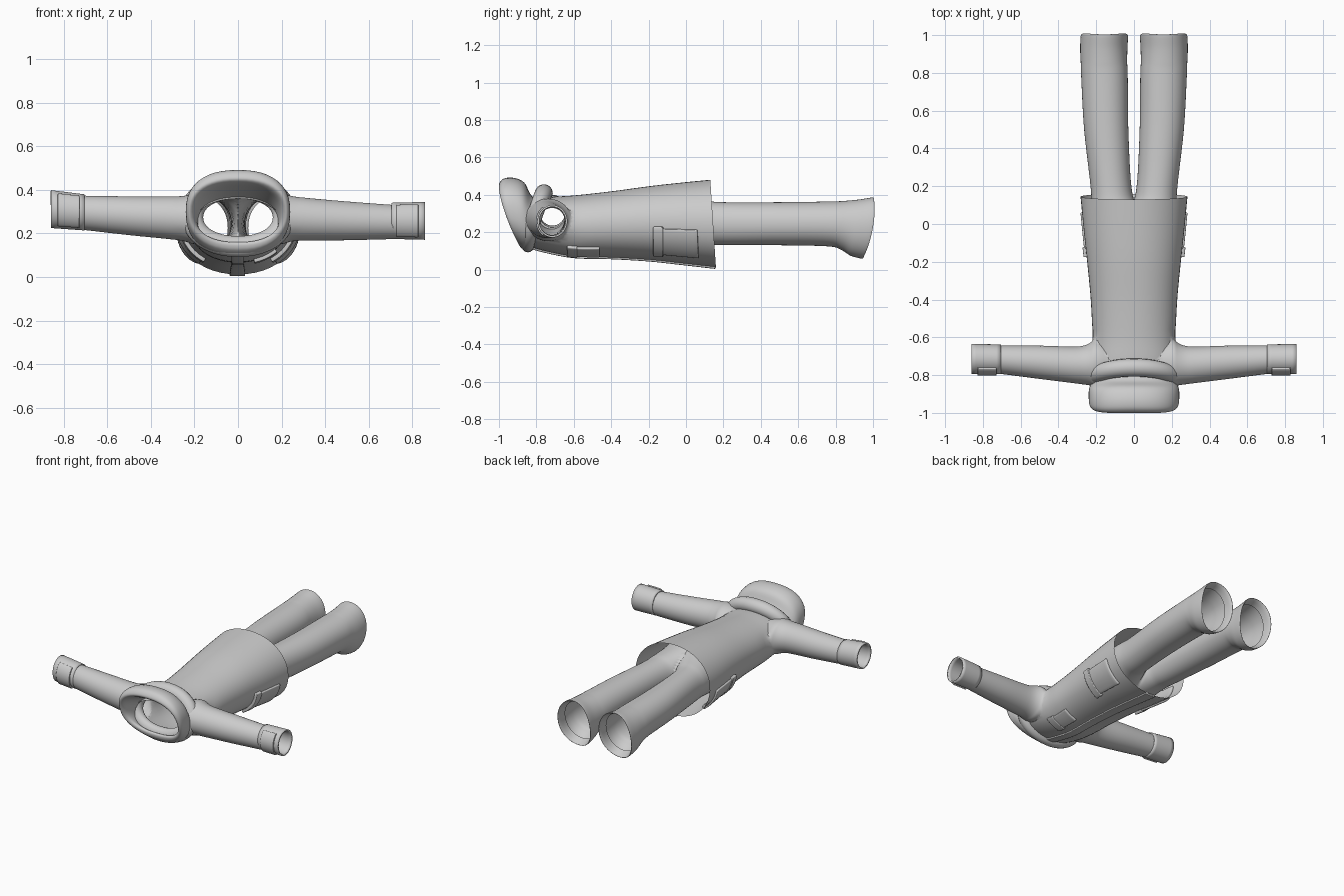
import bpy, bmesh
from math import sin, cos, pi, radians, copysign
from mathutils import Vector

if "Cube" in bpy.data.objects:
    bpy.data.objects.remove(bpy.data.objects["Cube"])

SEG = 48


def catmull(rows, u):
    """Smoothly interpolate parameter rows at position u."""
    n = len(rows)
    i = min(int(u), n - 2)
    f = u - i
    a, b, c, d = (rows[max(0, min(n - 1, i + k))] for k in (-1, 0, 1, 2))
    return [q + .5 * f * (r - p + f * (2 * p - 5 * q + 4 * r - s + f * (3 * (q - r) + s - p)))
            for p, q, r, s in zip(a, b, c, d)]


def resample(rows, steps=5):
    total = (len(rows) - 1) * steps
    return [catmull(rows, k / steps) for k in range(total + 1)]


def se(v, n):
    return copysign(abs(v) ** (2 / n), v)


def body_point(r, t, n=2.1):
    """Row: top y, top z, bottom y, bottom z, centre x, half width, bow."""
    ty, tz, by, bz, cx, rx, bow = r
    c, s = se(cos(t), n), se(sin(t), n)
    return Vector((cx + rx * s, (ty + by) / 2 + c * (ty - by) / 2 + bow * s * s,
                   (tz + bz) / 2 + c * (tz - bz) / 2))


def arm_point(r, t):
    """Row: x, centre y, centre z, half y, half z."""
    x, cy, cz, hy, hz = r
    return Vector((x, cy + hy * sin(t), cz + hz * cos(t)))


def mesh_object(name, verts, faces, angle=40):
    me = bpy.data.meshes.new(name)
    me.from_pydata(verts, [], faces)
    ob = bpy.data.objects.new(name, me)
    bpy.context.collection.objects.link(ob)
    finish(ob, lambda bm: bmesh.ops.recalc_face_normals(bm, faces=bm.faces), angle)
    return ob


def finish(ob, edit, angle=40):
    bm = bmesh.new()
    bm.from_mesh(ob.data)
    edit(bm)
    bm.to_mesh(ob.data)
    bm.free()
    bpy.ops.object.select_all(action='DESELECT')
    bpy.context.view_layer.objects.active = ob
    ob.select_set(True)
    bpy.ops.object.shade_smooth_by_angle(angle=radians(angle))


def loft(name, rows, point, caps=False, wrap=False):
    verts = [point(r, 2 * pi * k / SEG) for r in rows for k in range(SEG)]
    n = len(rows)
    faces = [(i * SEG + k, i * SEG + (k + 1) % SEG,
              (i + 1) % n * SEG + (k + 1) % SEG, (i + 1) % n * SEG + k)
             for i in range(n if wrap else n - 1) for k in range(SEG)]
    if caps:
        faces += [tuple(range(SEG)), tuple(range((n - 1) * SEG, n * SEG))]
    return mesh_object(name, verts, faces)


def patch(name, rows, point, u0, u1, t0, t1, thick, nu=12, nt=10):
    """Raised panel that follows a lofted surface."""
    verts = [point(catmull(rows, u0 + (u1 - u0) * i / nu), radians(t0 + (t1 - t0) * j / nt))
             for i in range(nu + 1) for j in range(nt + 1)]
    w = nt + 1
    faces = [(i * w + j, i * w + j + 1, (i + 1) * w + j + 1, (i + 1) * w + j)
             for i in range(nu) for j in range(nt)]
    ob = mesh_object(name, verts, faces)
    m = ob.modifiers.new("thickness", 'SOLIDIFY')
    m.thickness, m.offset = thick * 2, 0
    b = ob.modifiers.new("soft_edge", 'BEVEL')
    b.width, b.segments = thick * .4, 2
    return ob


# Jacket body, hem to neck
torso = [(.13, .48, .16, .012, 0, .283, 0), (-.05, .462, -.04, .035, 0, .265, 0),
         (-.2, .445, -.2, .052, 0, .248, 0), (-.4, .418, -.4, .064, 0, .229, 0),
         (-.6, .396, -.6, .07, 0, .22, 0), (-.74, .386, -.76, .1, 0, .222, 0),
         (-.85, .36, -.86, .13, 0, .2, 0)]
jacket = loft("jacket", resample(torso), body_point, caps=True)


def arm_rows(s):
    base = [(.1, -.735, .26, .085, .095), (.2, -.735, .265, .125, .115),
            (.235, -.742, .268, .112, .108), (.3, -.747, .266, .098, .099),
            (.5, -.732, .258, .088, .089), (.74, -.716, .252, .073, .077)]
    return [(s * x, y, z + (.045 * max(0, x - .24) / .5 if s < 0 else 0), hy, hz)
            for x, y, z, hy, hz in base]


# Sleeves, cuffs and cuff tabs
for s, side in ((1, "right"), (-1, "left")):
    sleeve = loft("sleeve_" + side, resample(arm_rows(s)), arm_point, caps=True)
    m = jacket.modifiers.new("join", 'BOOLEAN')
    m.operation, m.object, m.solver = 'UNION', sleeve, 'EXACT'
    bpy.context.view_layer.objects.active = jacket
    bpy.ops.object.modifier_apply(modifier=m.name)
    bpy.data.objects.remove(sleeve)
    z0, z1 = (.258, .258) if s > 0 else (.297, .312)
    cuff = [(s * .705, -.716, z0, .078, .083), (s * .86, -.714, z1, .08, .087)]
    ob = loft("cuff_" + side, resample(cuff), arm_point)
    m = ob.modifiers.new("thickness", 'SOLIDIFY')
    m.thickness, m.offset = .01, -1
    patch("cuff_tab_" + side, cuff, arm_point, .2, .75, 215, 325, .009)


def open_ends(bm):
    caps = [f for f in bm.faces if len(f.verts) > 20]
    bmesh.ops.delete(bm, geom=caps, context='FACES')
    near = [v for v in bm.verts if .19 < abs(v.co.x) < .29 and -.84 < v.co.y < -.55
            and not v.is_boundary]
    for _ in range(6):
        bmesh.ops.smooth_vert(bm, verts=near, factor=.5,
                              use_axis_x=True, use_axis_y=True, use_axis_z=True)


finish(jacket, open_ends, 60)

# Jacket front closure and pockets
patch("front_placket", torso, body_point, .02, 5.9, 174, 187, .009, 60, 4)
for s, side in ((1, "right"), (-1, "left")):
    patch("hip_pocket_" + side, torso, body_point, .5, 1.75, s * 98, s * 142, .012)
    patch("hip_pocket_flap_" + side, torso, body_point, 1.5, 1.85, s * 95, s * 145, .018)
patch("chest_pocket", torso, body_point, 3.3, 4.1, 132, 160, .012)
patch("chest_pocket_flap", torso, body_point, 3.9, 4.2, 130, 162, .016)

# Standing collar with an inner wall
collar = [(-.79, .37, -.83, .11, 0, .2, 0), (-.83, .4, -.85, .105, 0, .225, 0),
          (-.865, .465, -.865, .105, 0, .238, -.01), (-.92, .49, -.88, .115, 0, .24, -.015),
          (-.975, .486, -.892, .13, 0, .236, -.02), (-1.0, .455, -.895, .15, 0, .222, -.02),
          (-.982, .432, -.885, .16, 0, .203, -.015), (-.92, .405, -.87, .15, 0, .19, 0),
          (-.8, .36, -.83, .12, 0, .18, 0)]
loft("collar", resample(collar), lambda r, t: body_point(r, t, 2.35))

# Folded hood roll around the neck
roll = []
for k in range(16):
    a = 2 * pi * k / 16
    o, d = .048 * cos(a), .048 * sin(a)
    roll.append((-.76 + d, .408 + o, -.845 + d * .8, .14 - o, 0, .208 + o, -.01))
loft("hood_roll", roll, body_point, wrap=True)

# Trousers: one half clamped at the centre line, then mirrored
leg = [(-.1, .42, -.1, .08, 0, .238, 0), (0, .39, 0, .11, .06, .168, 0),
       (.1, .37, .1, .13, .104, .122, 0), (.2, .36, .2, .13, .122, .108, 0),
       (.5, .36, .5, .13, .147, .117, 0), (.78, .364, .76, .124, .156, .123, 0),
       (.86, .368, .83, .105, .159, .123, .01), (.93, .375, .88, .074, .16, .125, .02),
       (1.0, .386, .942, .058, .157, .125, .025), (.99, .375, .935, .07, .157, .115, .02),
       (.95, .36, .9, .09, .157, .11, .01)]


def leg_point(r, t):
    p = body_point(r, t)
    p.x = max(0, p.x)
    return p


trousers = loft("trousers", resample(leg, 6), leg_point)


def open_centre(bm):
    flat = [f for f in bm.faces if all(v.co.x < 1e-5 for v in f.verts)]
    bmesh.ops.delete(bm, geom=flat, context='FACES')


finish(trousers, open_centre, 60)
m = trousers.modifiers.new("other_leg", 'MIRROR')
m.merge_threshold = .0005
